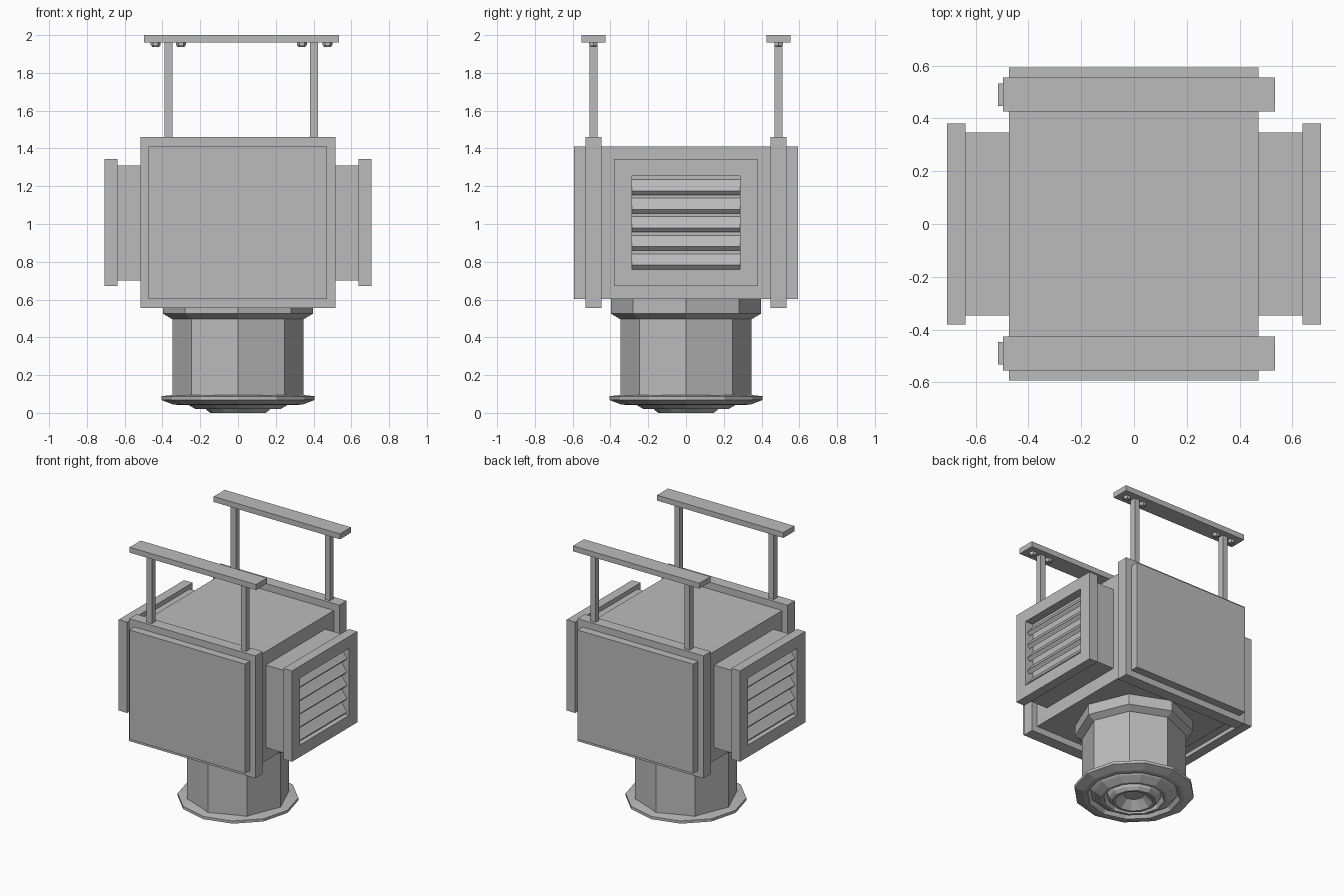
import bpy, bmesh, math

if "Cube" in bpy.data.objects:
    bpy.data.objects.remove(bpy.data.objects["Cube"], do_unlink=True)

GREY = (0.5, 0.5, 0.5, 1)
metal = bpy.data.materials.new("grey metal")
metal.use_nodes = True
metal.diffuse_color = GREY
metal.node_tree.nodes["Principled BSDF"].inputs["Base Color"].default_value = GREY


def finish(name, bm):
    bmesh.ops.recalc_face_normals(bm, faces=bm.faces)
    mesh = bpy.data.meshes.new(name)
    bm.to_mesh(mesh)
    bm.free()
    mesh.materials.append(metal)
    obj = bpy.data.objects.new(name, mesh)
    bpy.context.collection.objects.link(obj)
    return obj


def box(name, x, y, z):
    """Box spanning the given (min, max) ranges."""
    bm = bmesh.new()
    bmesh.ops.create_cube(bm, size=1)
    for v in bm.verts:
        v.co = [r[0] if c < 0 else r[1] for c, r in zip(v.co, (x, y, z))]
    return finish(name, bm)


def lathe(name, profile, sides):
    """Faceted solid of revolution about z, capped at both ends."""
    bm = bmesh.new()
    rings = []
    for r, z in profile:
        angles = [math.tau * i / sides for i in range(sides)]
        rings.append([bm.verts.new((r * math.cos(a), r * math.sin(a), z)) for a in angles])
    for a, b in zip(rings, rings[1:]):
        for i in range(sides):
            j = (i + 1) % sides
            bm.faces.new((a[i], a[j], b[j], b[i]))
    bm.faces.new(rings[0])
    bm.faces.new(rings[-1])
    return finish(name, bm)


def picture_frame(name, outer, hole, x0, x1):
    """Rectangular frame in the yz plane; outer and hole are (y, z0, z1)."""
    bm = bmesh.new()
    loops = []
    for x in (x0, x1):
        for y, lo, hi in (outer, hole):
            loops.append([bm.verts.new((x, a, b)) for a, b in
                          ((-y, lo), (y, lo), (y, hi), (-y, hi))])
    back_out, back_in, front_out, front_in = loops
    for a, b in ((back_out, back_in), (front_out, front_in),
                 (back_out, front_out), (back_in, front_in)):
        for i in range(4):
            j = (i + 1) % 4
            bm.faces.new((a[i], a[j], b[j], b[i]))
    return finish(name, bm)


# Main housing
box("housing", (-0.473, 0.471), (-0.592, 0.592), (0.603, 1.41))

# Side vents: neck, frame and tilted louvre slats, one per side
for side, label in ((1, "left"), (-1, "right")):
    box(label + "_vent_neck", sorted((side * 0.44, side * 0.645)), (-0.347, 0.347), (0.70, 1.31))
    picture_frame(label + "_vent_frame", (0.381, 0.672, 1.343), (0.285, 0.76, 1.254),
                  side * 0.638, side * 0.708)
    for k in range(5):
        z = 0.76 + 0.0985 * k
        # Cross-section: lower lip outward, top edge leaning inward
        section = ((0.672, z), (0.692, z + 0.022), (0.632, z + 0.098), (0.612, z + 0.076))
        bm = bmesh.new()
        ends = [[bm.verts.new((side * x, y, h)) for x, h in section] for y in (-0.285, 0.285)]
        for i in range(4):
            j = (i + 1) % 4
            bm.faces.new((ends[0][i], ends[0][j], ends[1][j], ends[1][i]))
        for end in ends:
            bm.faces.new(end)
        finish(f"{label}_louvre_{k + 1}", bm)

# Support bands with posts, hanger bars and bolts, front and back
for side, label in ((-1, "front"), (1, "back")):
    yc = side * 0.49

    def span(half):
        return (yc - half, yc + half)

    box(label + "_band", (-0.516, 0.515), span(0.043), (0.556, 1.46))
    box(label + "_hanger_bar", (-0.497, 0.535), span(0.064), (1.96, 2.0))
    for n, x in enumerate((-0.367, 0.402)):
        box(f"{label}_post_{n + 1}", (x - 0.021, x + 0.021), span(0.022), (1.45, 1.965))
    for n, x in enumerate((-0.436, -0.302, 0.338, 0.474)):
        bolt = lathe(f"{label}_bolt_{n + 1}", [(0.018, 1.938), (0.026, 1.948), (0.026, 1.965)], 6)
        bolt.location = (x, yc, 0)

# Outlet duct with collar
lathe("outlet_collar", [(0.35, 0.497), (0.396, 0.525), (0.396, 0.61)], 8)
lathe("outlet_duct", [(0.348, 0.08), (0.348, 0.51)], 8)

# Round diffuser with concentric stepped cones
lathe("diffuser", [(0.34, 0.096), (0.405, 0.088), (0.405, 0.068), (0.345, 0.045),
                   (0.315, 0.042), (0.295, 0.07), (0.275, 0.05), (0.225, 0.02),
                   (0.205, 0.02), (0.185, 0.06), (0.17, 0.02), (0.148, 0.0),
                   (0.13, 0.0), (0.07, 0.055)], 12)
